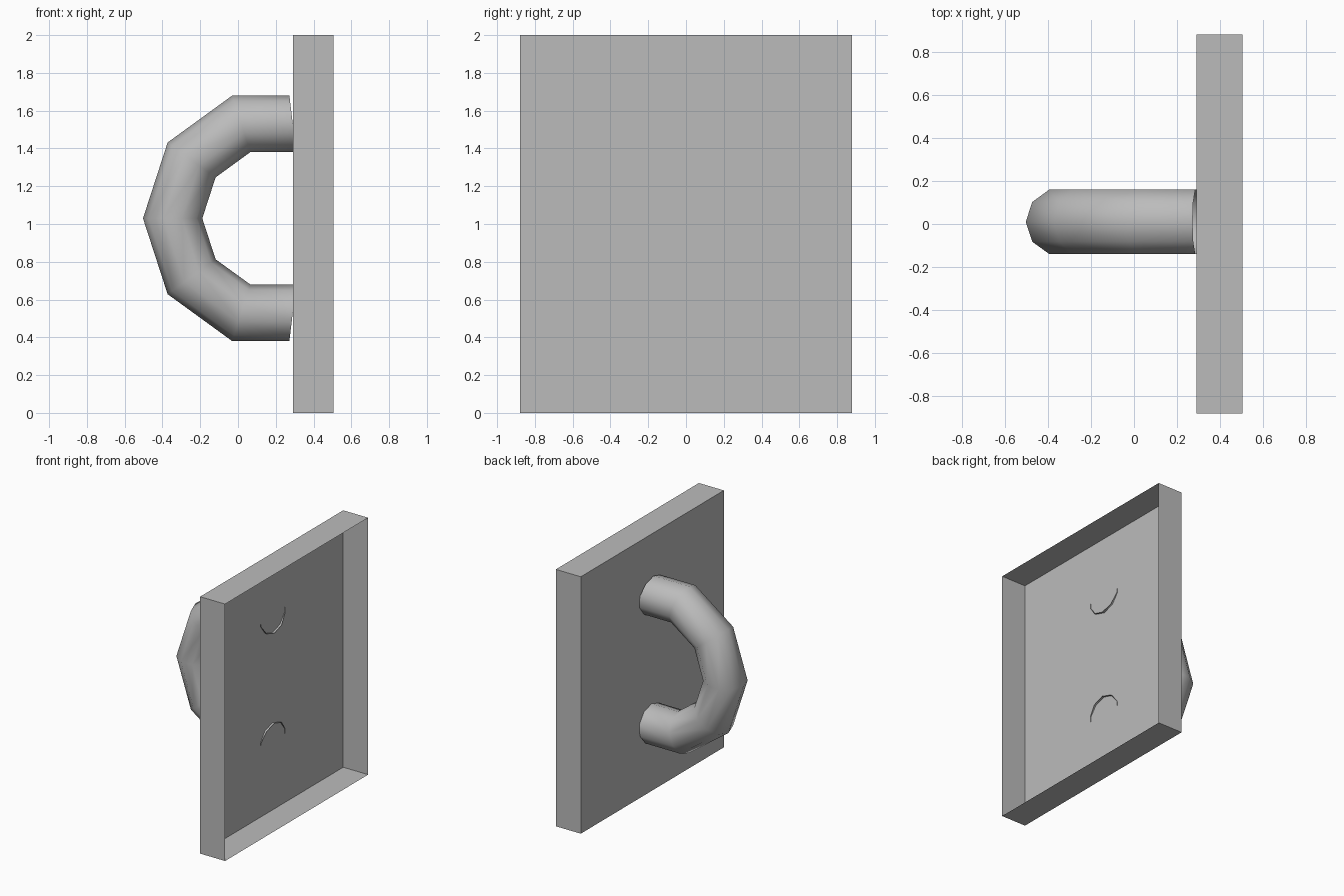
import bpy, bmesh
from math import cos, sin, radians, tau

if "Cube" in bpy.data.objects:
    bpy.data.objects.remove(bpy.data.objects["Cube"], do_unlink=True)

# One grey for everything
GREY = (0.5, 0.5, 0.5, 1)
grey = bpy.data.materials.new("plain_grey")
grey.use_nodes = True
grey.diffuse_color = GREY
grey.node_tree.nodes["Principled BSDF"].inputs["Base Color"].default_value = GREY


def add_object(name, bm, smooth=False):
    bmesh.ops.recalc_face_normals(bm, faces=bm.faces)
    mesh = bpy.data.meshes.new(name)
    for face in bm.faces:
        face.smooth = smooth
    bm.to_mesh(mesh)
    bm.free()
    mesh.materials.append(grey)
    obj = bpy.data.objects.new(name, mesh)
    bpy.context.collection.objects.link(obj)
    return obj


# Door panel: a shallow thin-walled tray, open towards +x
BACK_X, RIM_X, HALF_Y, HEIGHT = 0.29, 0.505, 0.88, 2.0
bm = bmesh.new()
bmesh.ops.create_cube(bm, size=1)
for v in bm.verts:
    v.co.x = RIM_X if v.co.x > 0 else BACK_X
    v.co.y *= 2 * HALF_Y
    v.co.z = (v.co.z + 0.5) * HEIGHT
bmesh.ops.recalc_face_normals(bm, faces=bm.faces)
open_side = [f for f in bm.faces if f.normal.x > 0.9]
bmesh.ops.delete(bm, geom=open_side, context="FACES")
add_object("door_panel", bm)

# Handle: ten-sided tube swept round a coarse ring, with straight ends
CX, CY, CZ = 0.18, 0.01, 1.03
MAJOR, MINOR, SIDES = 0.526, 0.157, 10
bm = bmesh.new()
rings = []
for angle in (72, 108, 144, 180, 216, 252, 288):
    a = radians(angle)
    ring = []
    for i in range(SIDES):
        t = tau * i / SIDES
        r = MAJOR + MINOR * cos(t)
        x, z = CX + r * cos(a), CZ + r * sin(a)
        if cos(a) > 0:  # slightly slanted end meeting the panel
            x = BACK_X - 0.018 * cos(t)
        ring.append(bm.verts.new((x, CY + MINOR * sin(t), z)))
    rings.append(ring)
for ring, following in zip(rings, rings[1:]):
    for i in range(SIDES):
        j = (i + 1) % SIDES
        bm.faces.new((ring[i], ring[j], following[j], following[i]))
add_object("handle", bm, smooth=True)
